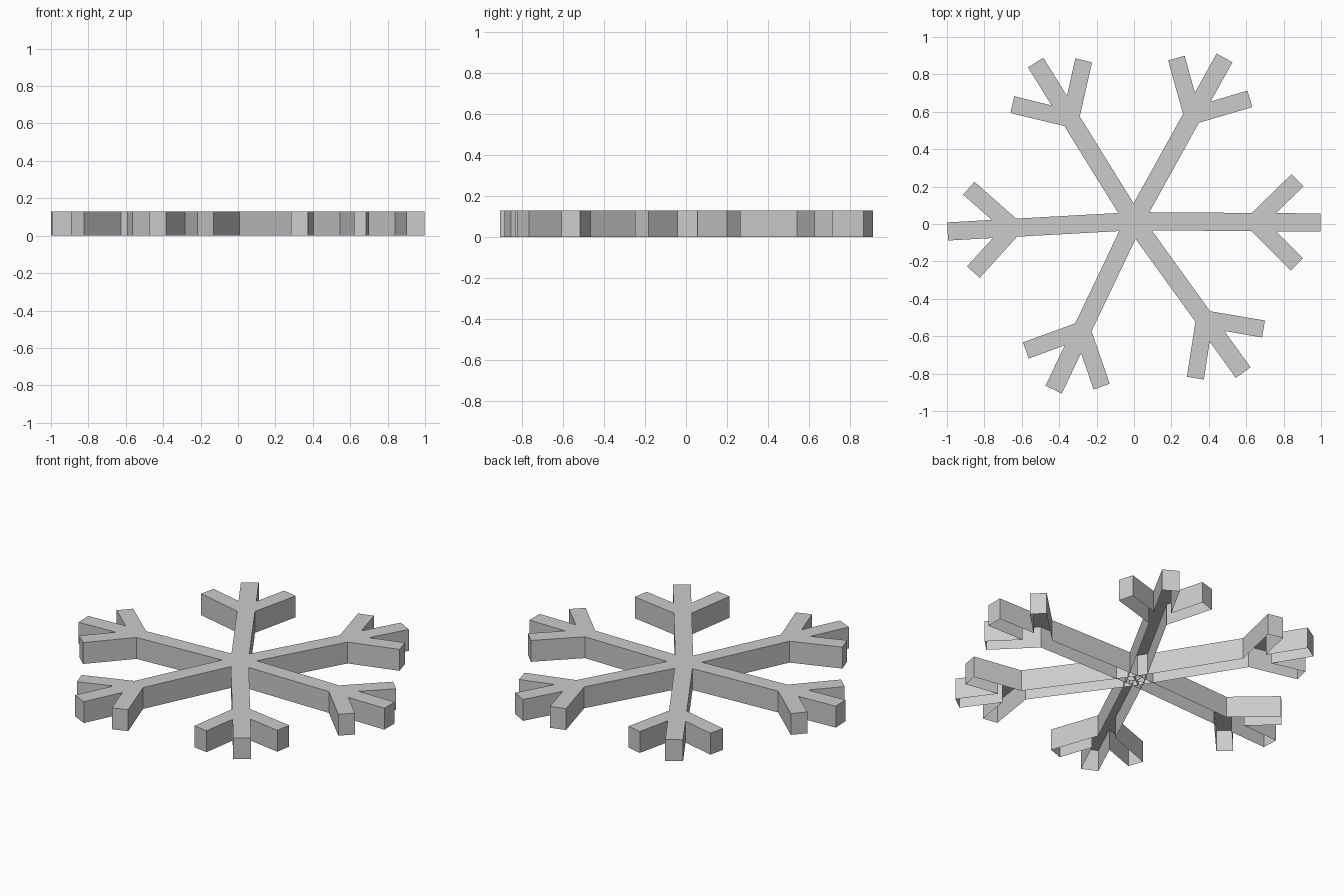
import bpy
import bmesh
from math import radians
from mathutils import Matrix

if "Cube" in bpy.data.objects:
    bpy.data.objects.remove(bpy.data.objects["Cube"], do_unlink=True)

HEIGHT = 0.128
HUB = (0.0, 0.015, 0.0)
ANGLES = {
    "right_arm": -0.4,
    "back_right_arm": 61.0,
    "back_left_arm": 121.8,
    "left_arm": 183.15,
    "front_left_arm": 244.5,
    "front_right_arm": 305.8,
}

grey = bpy.data.materials.new("plain grey")
grey.use_nodes = True
color = (0.6, 0.6, 0.6, 1.0)
grey.diffuse_color = color
grey.node_tree.nodes["Principled BSDF"].inputs["Base Color"].default_value = color

# Half outline of a forked arm, from the hub to the tip
half = [(0.0, 0.0485), (0.6285, 0.0485), (0.84, 0.257),
        (0.905, 0.192), (0.7585, 0.0485), (0.998, 0.0485)]
outline = half + [(x, -y) for x, y in reversed(half)]


def add_arm(name, angle):
    """Flat top with side walls hanging down, open underneath."""
    bm = bmesh.new()
    top = bm.faces.new([bm.verts.new((x, y, HEIGHT)) for x, y in reversed(outline)])
    wall = bmesh.ops.extrude_edge_only(bm, edges=list(top.edges))
    low = [g for g in wall["geom"] if isinstance(g, bmesh.types.BMVert)]
    bmesh.ops.translate(bm, verts=low, vec=(0, 0, -HEIGHT))
    bmesh.ops.recalc_face_normals(bm, faces=bm.faces)
    top.normal_update()
    if top.normal.z < 0:
        bmesh.ops.reverse_faces(bm, faces=bm.faces)
    turn = Matrix.Translation(HUB) @ Matrix.Rotation(radians(angle), 4, "Z")
    bm.transform(turn)
    mesh = bpy.data.meshes.new(name)
    bm.to_mesh(mesh)
    bm.free()
    mesh.materials.append(grey)
    bpy.context.collection.objects.link(bpy.data.objects.new(name, mesh))


# Six arms meeting at the hub
for arm_name, arm_angle in ANGLES.items():
    add_arm(arm_name, arm_angle)
